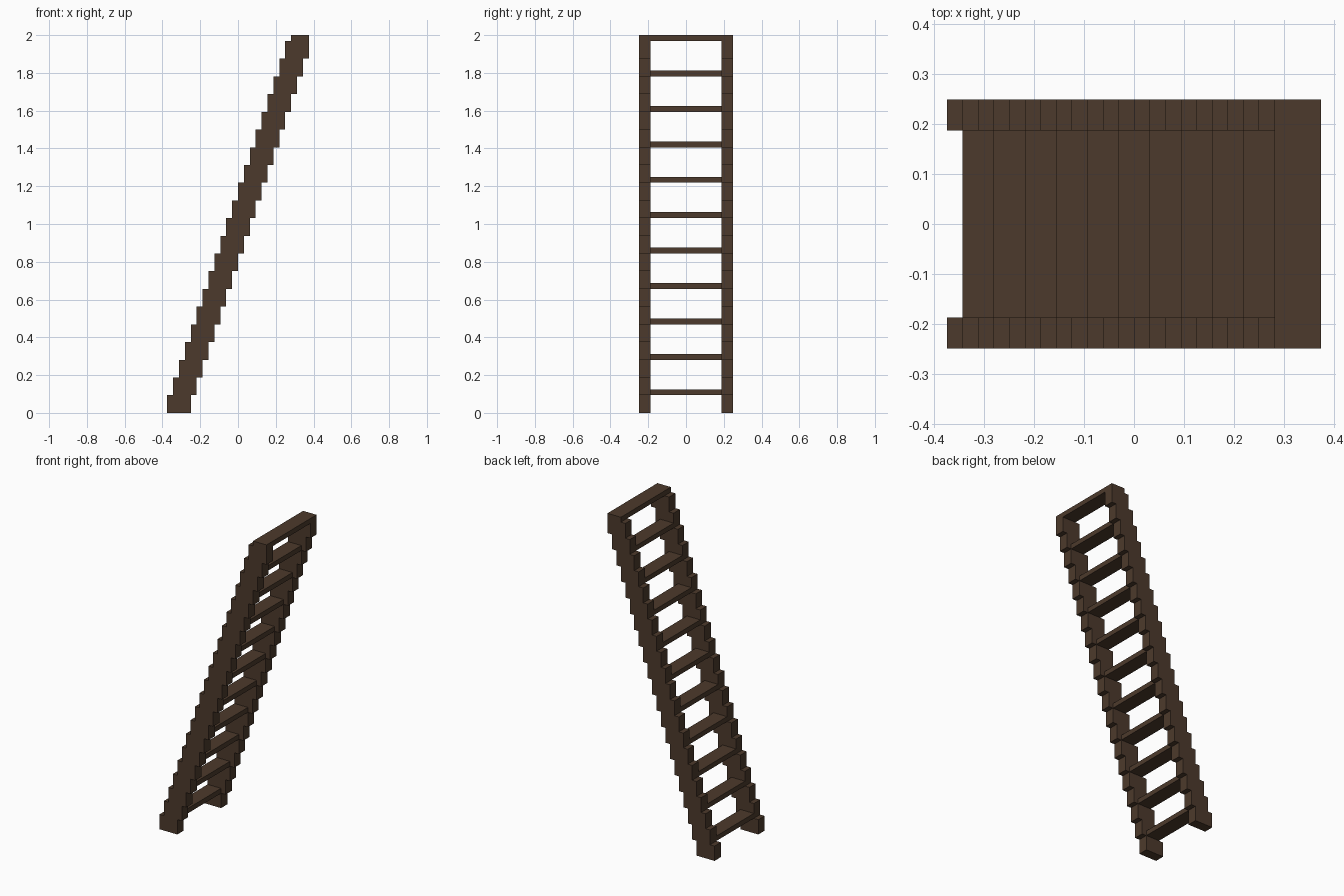
import bpy
import bmesh

cube = bpy.data.objects.get("Cube")
if cube:
    bpy.data.objects.remove(cube, do_unlink=True)

STEPS = 21            # notches along each side rail
RUN, RISE = 0.03125, 0.09375
RAIL_DEPTH = 0.125    # rail size along x
RAIL_WIDTH = 0.0625   # rail size along y
HALF_WIDTH = 0.25
TREAD_DEPTH, TREAD_HEIGHT = 0.09375, 0.03125
X0 = -0.375

wood = bpy.data.materials.new("dark brown wood")
wood.use_nodes = True
colour = (0.073, 0.042, 0.025, 1.0)
wood.diffuse_color = colour
bsdf = wood.node_tree.nodes["Principled BSDF"]
bsdf.inputs["Base Color"].default_value = colour
bsdf.inputs["Roughness"].default_value = 0.9


def extrude_profile(name, profile, y0, y1):
    """Extrude an outline in the xz plane from y0 to y1."""
    bm = bmesh.new()
    face = bm.faces.new([bm.verts.new((x, y0, z)) for x, z in profile])
    new = bmesh.ops.extrude_face_region(bm, geom=[face])["geom"]
    verts = [v for v in new if isinstance(v, bmesh.types.BMVert)]
    bmesh.ops.translate(bm, verts=verts, vec=(0, y1 - y0, 0))
    bmesh.ops.recalc_face_normals(bm, faces=bm.faces)
    mesh = bpy.data.meshes.new(name)
    bm.to_mesh(mesh)
    bm.free()
    mesh.materials.append(wood)
    obj = bpy.data.objects.new(name, mesh)
    bpy.context.collection.objects.link(obj)
    return obj


# Staircase outline of a side rail: up the back edge, down the front edge
back, front = [], []
for k in range(STEPS):
    x = X0 + k * RUN
    for z in (k * RISE, (k + 1) * RISE):
        back.append((x, z))
        front.append((x + RAIL_DEPTH, z))
outline = back + front[::-1]

# Side rails
for name, y0 in (("right_rail", -HALF_WIDTH), ("left_rail", HALF_WIDTH - RAIL_WIDTH)):
    extrude_profile(name, outline, y0, y0 + RAIL_WIDTH)

# Treads on every second notch; the top one caps both rails
count = (STEPS + 1) // 2
for i in range(count):
    k = 2 * i + 1
    x, z = X0 + k * RUN, k * RISE
    top = i == count - 1
    half = HALF_WIDTH if top else HALF_WIDTH - RAIL_WIDTH
    box = [(x, z), (x + TREAD_DEPTH, z),
           (x + TREAD_DEPTH, z + TREAD_HEIGHT), (x, z + TREAD_HEIGHT)]
    extrude_profile("top_tread" if top else f"tread_{i + 1}", box, -half, half)
